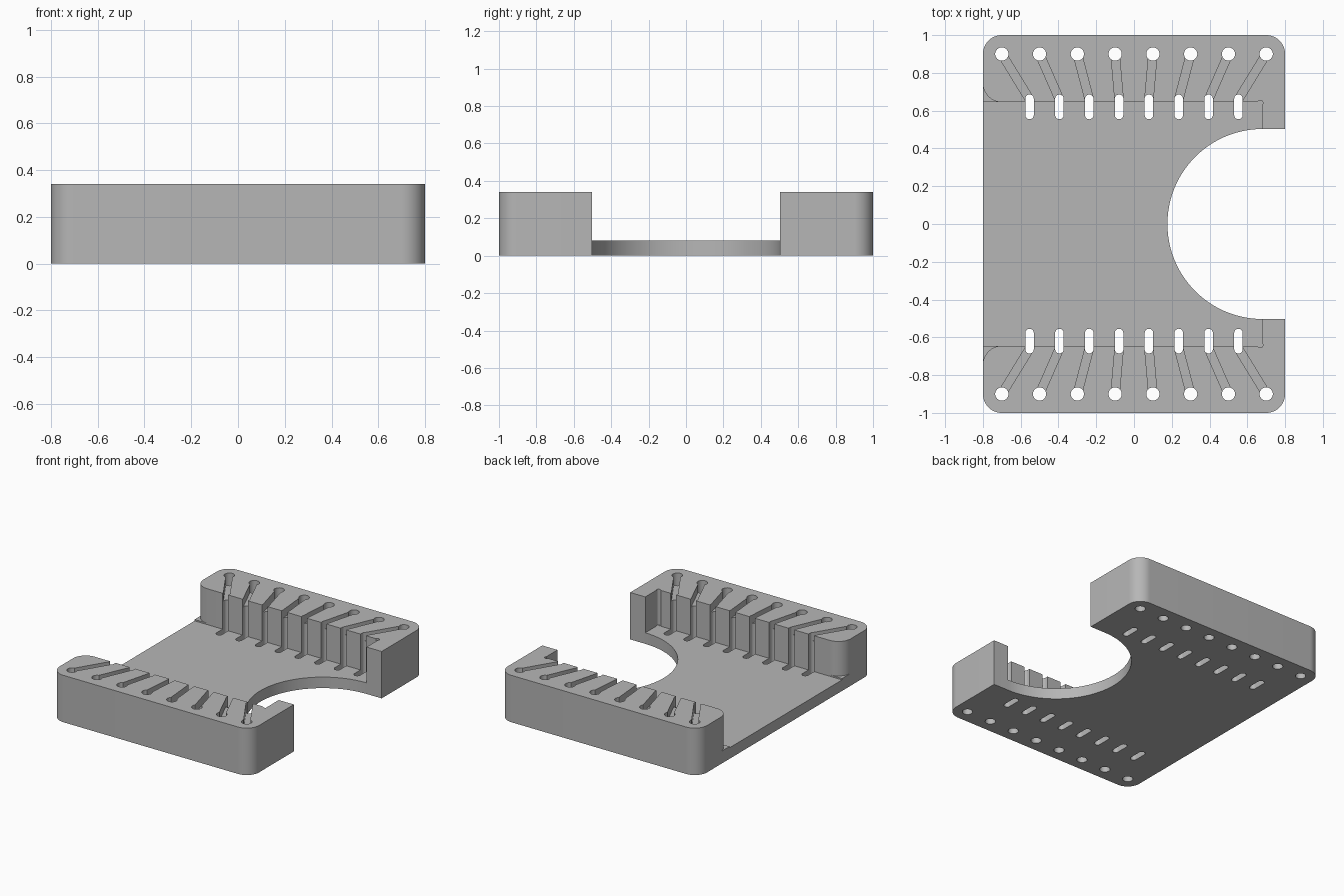
import bpy, bmesh
from math import pi, cos, sin, atan2

cube = bpy.data.objects.get("Cube")
if cube:
    bpy.data.objects.remove(cube, do_unlink=True)

HEIGHT, FLOOR, WALL = 0.34, 0.08, 0.645
CORNER, BAY, ARM_X = 0.1, 0.503, 0.68

grey = bpy.data.materials.new("plain_grey")
grey.use_nodes = True
colour = (0.47, 0.47, 0.47, 1)
grey.diffuse_color = colour
grey.node_tree.nodes["Principled BSDF"].inputs["Base Color"].default_value = colour


def arc(cx, cy, r, a0, a1, n):
    return [(cx + r * cos(a0 + (a1 - a0) * i / n),
             cy + r * sin(a0 + (a1 - a0) * i / n)) for i in range(n + 1)]


def circle(cx, cy, r, n=32):
    return arc(cx, cy, r, 0, 2 * pi, n)[:-1]


def capsule(x0, y0, x1, y1, r):
    a = atan2(y1 - y0, x1 - x0)
    return (arc(x0, y0, r, a + pi / 2, a + 3 * pi / 2, 14)
            + arc(x1, y1, r, a - pi / 2, a + pi / 2, 14))


def prisms(name, outlines, z0, z1):
    """Extrude each flat outline from z0 to z1, all in one object."""
    bm = bmesh.new()
    for pts in outlines:
        low = [bm.verts.new((x, y, z0)) for x, y in pts]
        high = [bm.verts.new((x, y, z1)) for x, y in pts]
        bm.faces.new(low)
        bm.faces.new(high)
        for i in range(len(pts)):
            j = (i + 1) % len(pts)
            bm.faces.new((low[i], low[j], high[j], high[i]))
    bmesh.ops.recalc_face_normals(bm, faces=bm.faces)
    mesh = bpy.data.meshes.new(name)
    bm.to_mesh(mesh)
    bm.free()
    obj = bpy.data.objects.new(name, mesh)
    bpy.context.collection.objects.link(obj)
    mesh.materials.append(grey)
    return obj


def both_sides(outline):
    return [outline, [(x, -y) for x, y in outline]]


# Solid body with rounded outer corners and a round bay in one end
edge_x, edge_y = 0.8 - CORNER, 1 - CORNER
body_outline = (
    [(0.8, BAY)]
    + arc(edge_x, edge_y, CORNER, 0, pi / 2, 16)
    + arc(-edge_x, edge_y, CORNER, pi / 2, pi, 16)
    + arc(-edge_x, -edge_y, CORNER, pi, 3 * pi / 2, 16)
    + arc(edge_x, -edge_y, CORNER, -pi / 2, 0, 16)
    + [(0.8, -BAY)]
    + arc(ARM_X, 0, BAY, 3 * pi / 2, pi / 2, 72))
body = prisms("cable_holder_body", [body_outline], 0, HEIGHT)

# Hole and slot centres along each bank
pairs = [(-0.7 + 0.2 * i, -0.553 + 0.158 * i) for i in range(8)]
holes, slots, channels, reliefs, shoulders = [], [], [], [], []
for hole_x, slot_x in pairs:
    holes += both_sides(circle(hole_x, 0.9, 0.035))
    slots += both_sides(capsule(slot_x, 0.577, slot_x, 0.663, 0.0225))
    channels += both_sides(capsule(hole_x, 0.9, slot_x, 0.66, 0.0222))

# Relief in the pocket corners, and rounded shoulders at the open end
reliefs += both_sides(circle(0.668, 0.640, 0.015, 20))
shoulders += both_sides(
    arc(-0.7, WALL + CORNER, CORNER, 3 * pi / 2, pi, 16)
    + [(-0.85, WALL + CORNER), (-0.85, 0.6), (-0.7, 0.6)])

TOP = HEIGHT + 0.1
pocket = [(-0.9, -WALL), (0.679, -WALL), (0.679, WALL), (-0.9, WALL)]
cutters = [
    prisms("pocket_cutter", [pocket], FLOOR, TOP),
    prisms("shoulder_cutter", shoulders, FLOOR + 0.01, TOP),
    prisms("relief_cutter", reliefs, FLOOR + 0.0005, TOP),
    prisms("slot_cutter", slots, -0.1, TOP),
    prisms("channel_cutter", channels, HEIGHT - 0.06, TOP),
    prisms("hole_cutter", holes, -0.1, TOP),
]

# Cut the body and drop the cutters
bpy.ops.object.select_all(action="DESELECT")
bpy.context.view_layer.objects.active = body
body.select_set(True)
for cutter in cutters:
    cutter.hide_render = True
    mod = body.modifiers.new(cutter.name, "BOOLEAN")
    mod.operation = "DIFFERENCE"
    mod.solver = "EXACT"
    mod.object = cutter
    bpy.ops.object.modifier_apply(modifier=mod.name)
    bpy.data.objects.remove(cutter, do_unlink=True)

bpy.ops.object.shade_smooth_by_angle(angle=pi / 6)
